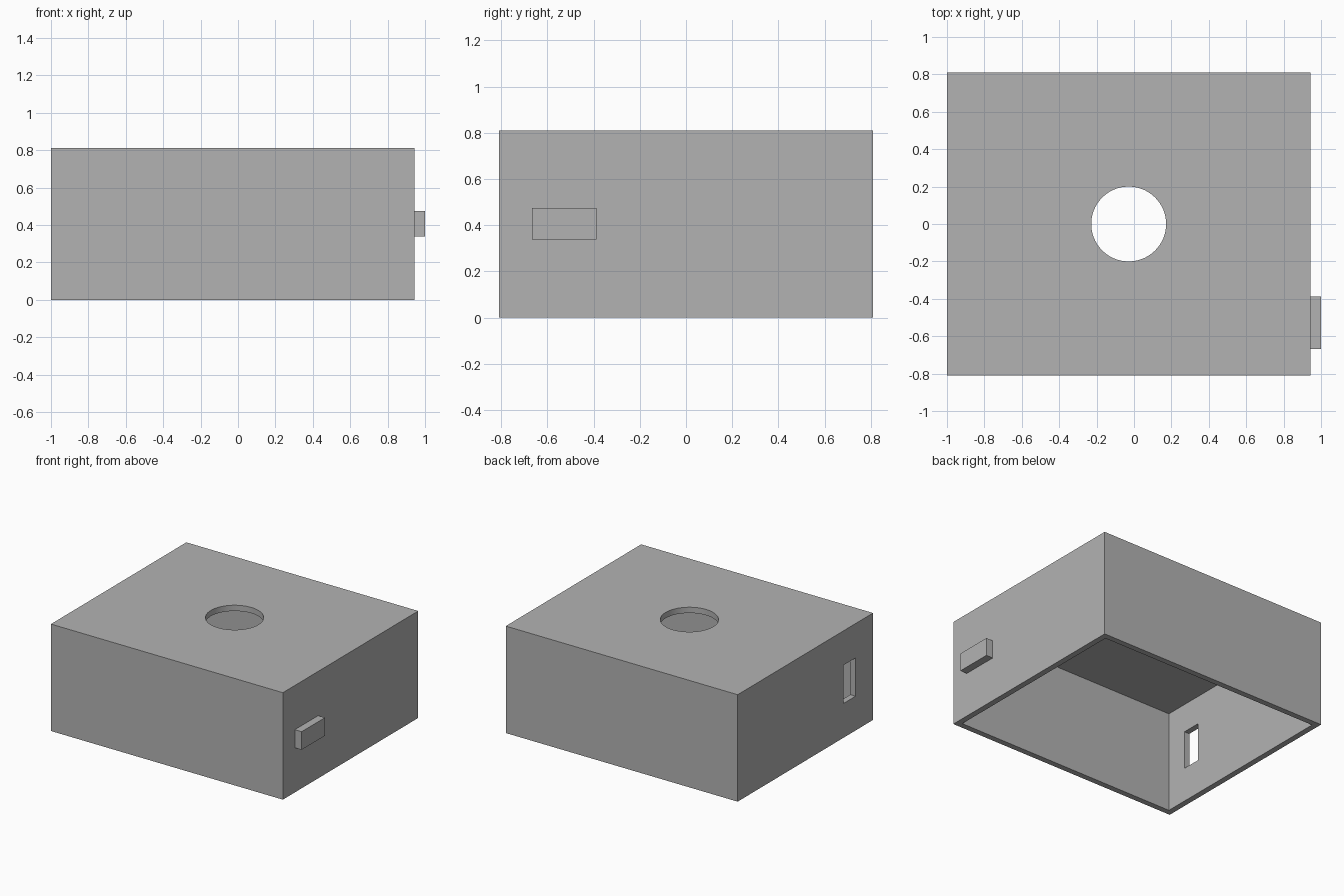
import bpy
import math

cube = bpy.data.objects.get("Cube")
if cube:
    bpy.data.objects.remove(cube, do_unlink=True)

grey = bpy.data.materials.new("plain_grey")
grey.use_nodes = True
grey.diffuse_color = (0.45, 0.45, 0.45, 1)
grey.node_tree.nodes["Principled BSDF"].inputs["Base Color"].default_value = grey.diffuse_color


def block(name, low, high):
    """Axis-aligned box between two corners."""
    centre = [(a + b) / 2 for a, b in zip(low, high)]
    bpy.ops.mesh.primitive_cube_add(size=1, location=centre)
    obj = bpy.context.object
    obj.name = name
    obj.scale = [b - a for a, b in zip(low, high)]
    bpy.ops.object.transform_apply(location=False, rotation=False, scale=True)
    obj.data.materials.append(grey)
    return obj


def cut(target, cutter):
    """Subtract the cutter from the target, then drop the cutter."""
    cutter.hide_render = True
    mod = target.modifiers.new("cut", "BOOLEAN")
    mod.operation = "DIFFERENCE"
    mod.solver = "EXACT"
    mod.object = cutter
    bpy.context.view_layer.objects.active = target
    bpy.ops.object.modifier_apply(modifier=mod.name)
    bpy.data.objects.remove(cutter, do_unlink=True)


X0, X1, Y, H = -1.0, 0.943, 0.81, 0.81
WALL = 0.044

# Box shell, open underneath
shell = block("box_shell", (X0, -Y, 0), (X1, Y, H))
cut(shell, block("cavity_cutter", (X0 + WALL, -Y + WALL, -0.2),
                 (X1 - WALL, Y - WALL, H - WALL)))

# Round hole through the lid
bpy.ops.mesh.primitive_cylinder_add(vertices=96, radius=0.2, depth=0.3,
                                    location=((X0 + X1) / 2, 0, H))
hole = bpy.context.object
hole.data.materials.append(grey)
cut(shell, hole)

# Upright slot through the -x wall
cut(shell, block("slot_cutter", (X0 - 0.1, -0.6, 0.26), (X0 + 0.1, -0.455, 0.55)))

bpy.ops.object.select_all(action="DESELECT")
shell.select_set(True)
bpy.context.view_layer.objects.active = shell
bpy.ops.object.shade_smooth_by_angle(angle=math.radians(30))

# Small lying tab on the +x wall
block("side_tab", (X1, -0.667, 0.338), (1.0, -0.388, 0.475))
